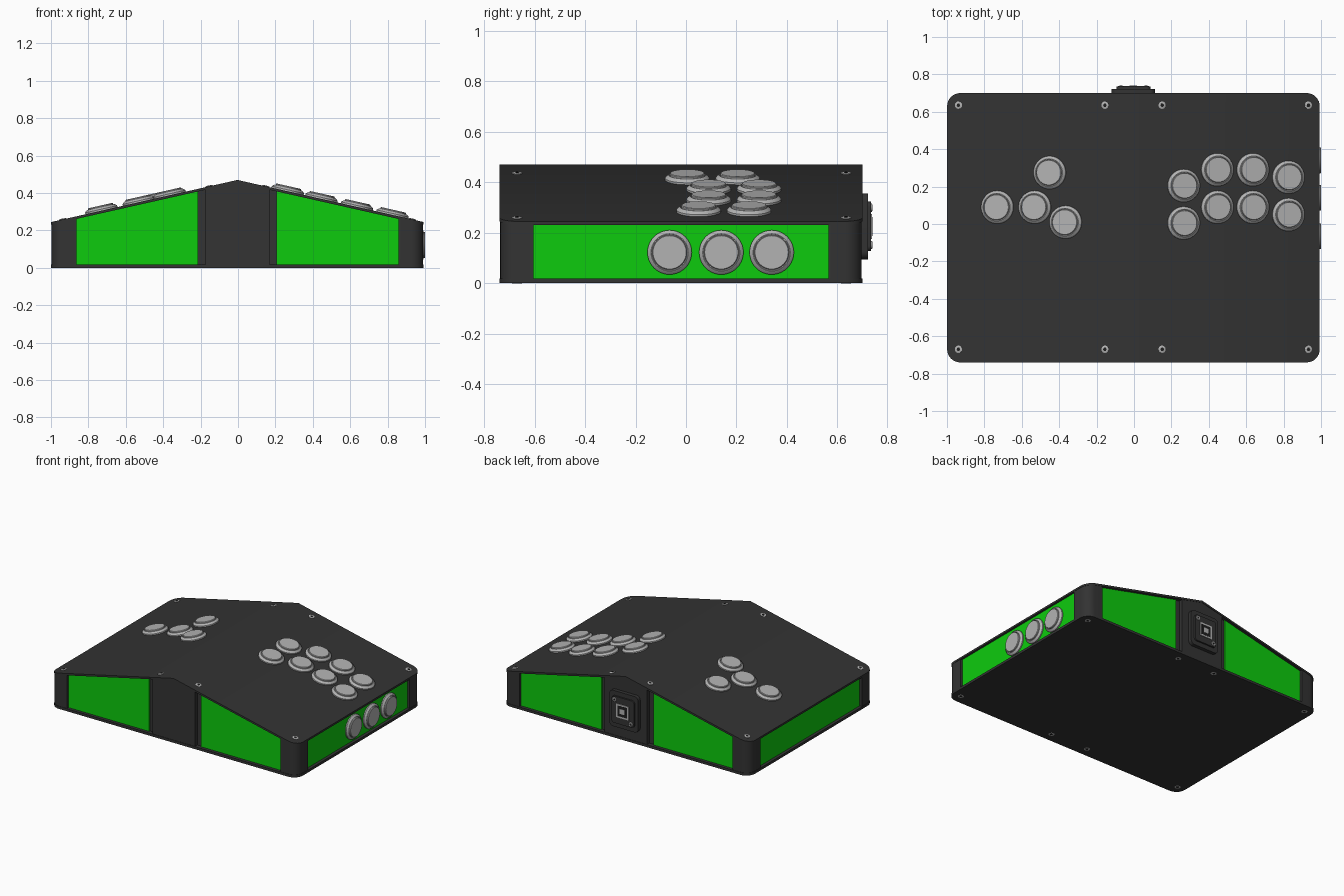
import bpy, bmesh, math
from mathutils import Matrix, Vector

if "Cube" in bpy.data.objects:
    bpy.data.objects.remove(bpy.data.objects["Cube"])

CX, CY, HX, HY = -0.003, -0.02, 0.996, 0.72     # case centre and half sizes
EAVE, RIDGE, PLATE = 0.245, 0.47, 0.014
SLOPE = (RIDGE - EAVE) / HX


def mat(name, rgb):
    m = bpy.data.materials.new(name)
    m.diffuse_color = (*rgb, 1)
    m.use_nodes = True
    m.node_tree.nodes["Principled BSDF"].inputs["Base Color"].default_value = m.diffuse_color
    return m


BLACK = mat("charcoal", (0.033, 0.033, 0.033))
DARK = mat("near_black", (0.014, 0.014, 0.014))
GREEN = mat("bright_green", (0.004, 0.6, 0.004))
GREY = mat("light_grey", (0.45, 0.45, 0.45))


def roof(x):
    return RIDGE - abs(x - CX) * SLOPE


def under_roof(x):
    return roof(x) - PLATE


def flat(z):
    return lambda x: z


def finish(name, bm, material, matrix=None):
    bmesh.ops.recalc_face_normals(bm, faces=bm.faces[:])
    for f in bm.faces:
        f.smooth = True
    for e in bm.edges:
        e.smooth = len(e.link_faces) == 2 and e.calc_face_angle() < math.radians(30)
    me = bpy.data.meshes.new(name)
    bm.to_mesh(me)
    bm.free()
    me.materials.append(material)
    ob = bpy.data.objects.new(name, me)
    bpy.context.collection.objects.link(ob)
    if matrix:
        ob.matrix_world = matrix
    return ob


def prism(name, pts, low, high, material, matrix=None):
    """Outline in plan, closed between two height functions, split at the ridge."""
    bm = bmesh.new()
    bm.faces.new([bm.verts.new((x, y, 0)) for x, y in pts])
    bmesh.ops.bisect_plane(bm, geom=bm.verts[:] + bm.edges[:] + bm.faces[:],
                           plane_co=(CX, 0, 0), plane_no=(1, 0, 0))
    base_verts, base_faces = bm.verts[:], bm.faces[:]
    rim = [e for e in bm.edges if e.is_boundary]
    top = {v: bm.verts.new((v.co.x, v.co.y, high(v.co.x))) for v in base_verts}
    for v in base_verts:
        v.co.z = low(v.co.x)
    for f in base_faces:
        bm.faces.new([top[v] for v in f.verts])
    for e in rim:
        a, b = e.verts
        bm.faces.new((a, b, top[b], top[a]))
    return finish(name, bm, material, matrix)


def lathe(name, profile, segs, material, matrix):
    bm = bmesh.new()
    rings = [[bm.verts.new((r * math.cos(2 * math.pi * i / segs),
                            r * math.sin(2 * math.pi * i / segs), z))
              for i in range(segs)] for r, z in profile]
    for a, b in zip(rings, rings[1:]):
        for i in range(segs):
            j = (i + 1) % segs
            bm.faces.new((a[i], a[j], b[j], b[i]))
    bm.faces.new(rings[0])
    bm.faces.new(rings[-1])
    return finish(name, bm, material, matrix)


def rrect(cx, cy, hx, hy, r, n=8):
    pts = []
    for k, (sx, sy) in enumerate([(1, 1), (-1, 1), (-1, -1), (1, -1)]):
        for i in range(n + 1):
            a = math.pi / 2 * (k + i / n)
            pts.append((cx + sx * (hx - r) + r * math.cos(a),
                        cy + sy * (hy - r) + r * math.sin(a)))
    return pts


def rect(x0, x1, y0, y1):
    return [(x0, y0), (x1, y0), (x1, y1), (x0, y1)]


def on_roof(x, y):
    """Placement on the sloped lid, local z along its normal."""
    s = 1 if x > CX else -1
    return Matrix.Translation((x, y, roof(x))) @ Matrix.Rotation(s * math.atan(SLOPE), 4, 'Y')


# Lid, floor and inner core
prism("top_plate", rrect(CX, CY, HX, HY, 0.07), under_roof, roof, BLACK)
prism("bottom_plate", rrect(CX, CY, HX, HY, 0.07), flat(0), flat(0.018), BLACK)
prism("inner_core", rect(CX - HX + 0.03, CX + HX - 0.03, CY - HY + 0.03, CY + HY - 0.03),
      flat(0.018), under_roof, BLACK)

# Rounded corner posts, between which the panels sit
w, r, gap = 0.135, 0.067, 0.003
for sx, xn in ((-1, "left"), (1, "right")):
    for sy, yn in ((-1, "front"), (1, "back")):
        pts = [(w, w), (w, gap)]
        for i in range(9):
            a = math.pi / 2 * i / 8
            pts.append((gap + r - r * math.sin(a), gap + r - r * math.cos(a)))
        pts.append((gap, w))
        prism(f"{yn}_{xn}_post",
              [(CX + sx * (HX - u), CY + sy * (HY - v)) for u, v in pts],
              flat(0.018), under_roof, BLACK)

# Centre pillars and coloured panels
IN = 0.02
for sy, yn in ((-1, "front"), (1, "back")):
    y_out, y_in = CY + sy * (HY - gap), CY + sy * (HY - 0.04)
    prism(f"{yn}_pillar", rect(CX - 0.172, CX + 0.172, y_out, y_in),
          flat(0.018), under_roof, BLACK)
    for sx, xn in ((-1, "left"), (1, "right")):
        prism(f"{yn}_{xn}_panel",
              rect(CX + sx * 0.21, CX + sx * (HX - w), CY + sy * (HY - IN), y_in),
              flat(0.019), under_roof, GREEN)
for sx, xn in ((-1, "left"), (1, "right")):
    prism(f"{xn}_side_panel",
          rect(CX + sx * (HX - IN), CX + sx * (HX - 0.04), CY - HY + w, CY + HY - w),
          flat(0.019), under_roof, GREEN)

# Push buttons: sloped rim, narrow groove, raised cap
BUTTON = [(0.088, 0), (0.088, 0.008), (0.084, 0.013), (0.074, 0.02), (0.072, 0.02),
          (0.071, 0.015), (0.069, 0.015), (0.069, 0.025), (0.066, 0.028)]
left = [(-0.73, 0.09), (-0.53, 0.09), (-0.45, 0.275), (-0.365, 0.01)]
right = [(0.265, 0.205), (0.265, 0.005), (0.445, 0.29), (0.445, 0.09),
         (0.635, 0.29), (0.635, 0.09), (0.825, 0.25), (0.825, 0.05)]
for group, places in (("direction", left), ("action", right)):
    for i, (x, y) in enumerate(places):
        lathe(f"{group}_button_{i + 1}", BUTTON, 40, GREY, on_roof(x, y))
for i, y in enumerate((-0.065, 0.14, 0.34)):
    m = Matrix.Translation((CX + HX - IN, y, 0.122)) @ Matrix.Rotation(math.pi / 2, 4, 'Y')
    lathe(f"side_button_{i + 1}", BUTTON, 40, GREY, m)


def screw(name, m, radius=0.02, height=0.004):
    lathe(name, [(radius, 0), (radius, height * 0.6), (radius * 0.85, height)], 20, GREY, m)
    lathe(name + "_socket", [(radius * 0.5, height), (radius * 0.5, height + 0.0008)], 6, DARK, m)


# Screws in the lid and the floor
for i, x in enumerate((-0.938, -0.155, 0.15, 0.932)):
    for y, yn in ((-0.67, "front"), (0.635, "back")):
        screw(f"lid_{yn}_screw_{i + 1}", on_roof(x, y))
        screw(f"floor_{yn}_screw_{i + 1}",
              Matrix.Translation((x, y, 0)) @ Matrix.Rotation(math.pi, 4, 'X'), 0.02, 0.001)

# Cable socket on the back (local z points backwards, local y points down)
S = Matrix.Translation((CX, CY + HY - gap, 0.225)) @ Matrix.Rotation(-math.pi / 2, 4, 'X')
prism("socket_plate", rrect(0, 0, 0.116, 0.131, 0.03), flat(0), flat(0.026), BLACK, S)
prism("socket_step", rrect(0, 0, 0.09, 0.098, 0.02), flat(0.026), flat(0.037), BLACK, S)
prism("socket_frame", rect(-0.05, 0.05, -0.05, 0.05), flat(0.037), flat(0.041), GREY, S)
prism("socket_opening", rect(-0.038, 0.038, -0.038, 0.038), flat(0.041), flat(0.042), DARK, S)
prism("socket_tongue", rect(-0.02, 0.02, -0.018, 0.018), flat(0.042), flat(0.043), GREY, S)
for s, n in ((1, "upper"), (-1, "lower")):
    screw(f"socket_{n}_screw", S @ Matrix.Translation((s * 0.066, -s * 0.074, 0.037)), 0.016, 0.005)
